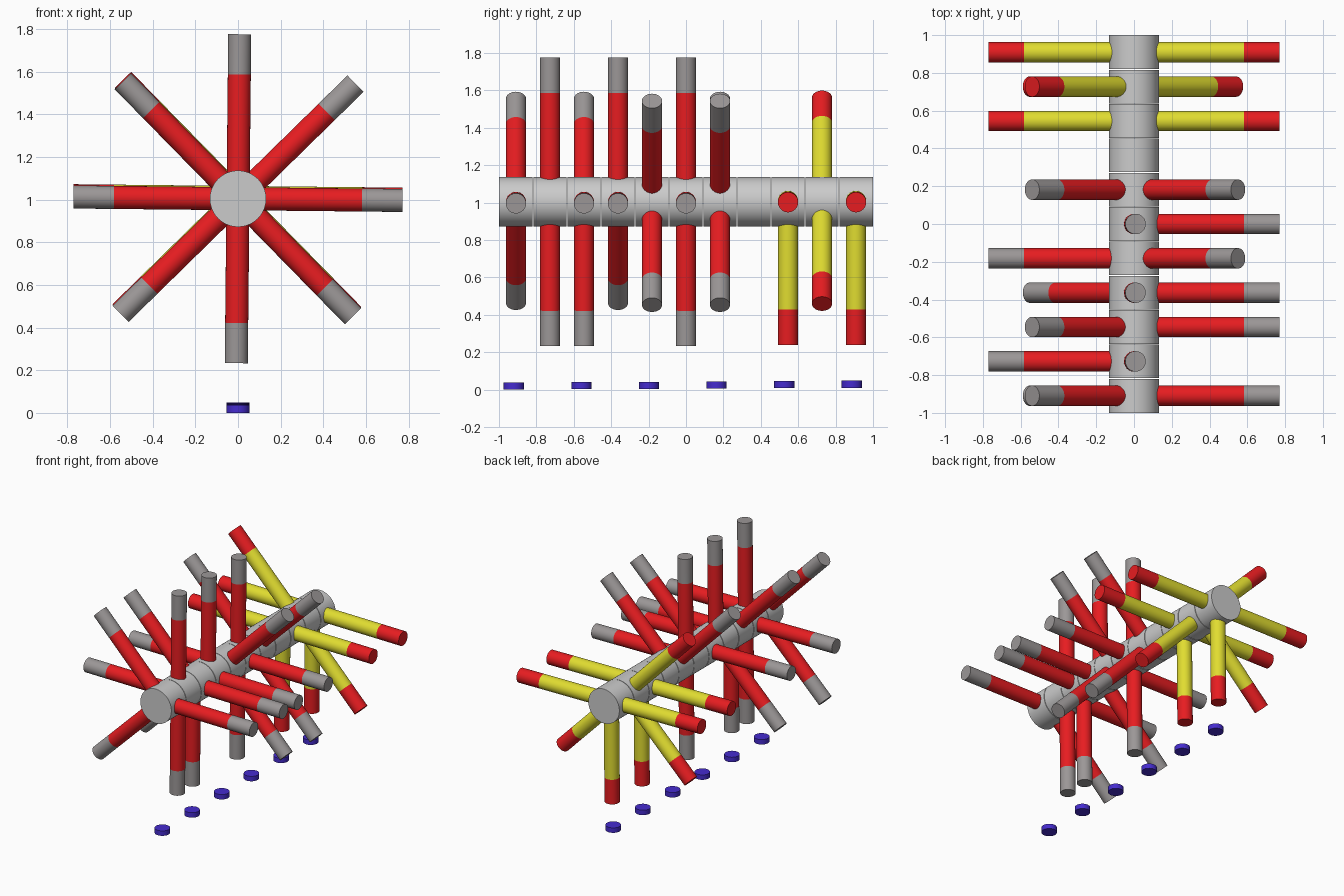
import bpy
from math import radians, sin, cos
from mathutils import Vector, Matrix

if "Cube" in bpy.data.objects:
    bpy.data.objects.remove(bpy.data.objects["Cube"])


def material(name, rgb):
    m = bpy.data.materials.new(name)
    m.diffuse_color = (*rgb, 1)
    m.use_nodes = True
    m.node_tree.nodes["Principled BSDF"].inputs["Base Color"].default_value = m.diffuse_color
    return m


RED = material("red", (0.8, 0.012, 0.015))
YELLOW = material("yellow", (0.75, 0.72, 0.03))
GREY = material("dark_grey", (0.33, 0.31, 0.31))
BLUE = material("blue", (0.06, 0.025, 0.62))


def cylinder(name, start, end, radius, mat=None, sides=48):
    a, b = Vector(start), Vector(end)
    d = b - a
    bpy.ops.mesh.primitive_cylinder_add(vertices=sides, radius=radius, depth=d.length)
    ob = bpy.context.object
    ob.name = name
    ob.matrix_world = Matrix.Translation((a + b) / 2) @ d.to_track_quat('Z', 'Y').to_matrix().to_4x4()
    if mat:
        ob.data.materials.append(mat)
    bpy.ops.object.shade_smooth_by_angle(angle=radians(40))
    return ob


PITCH = 2 / 11
AXIS_Z = 1.004
TURN = -0.6     # slight twist of the whole shaft, in degrees

# arm directions for each shaft segment, front to back (seen from the front)
arms = [
    (0, 135, 225), (90, 180, 270), (0, 135, 270), (0, 90, 225),
    (45, 180, 315), (0, 90, 270), (45, 135, 315), (),
    (0, 180, 270), (135, 225, 315), (0, 180, 270),
]

for i, angles in enumerate(arms):
    y = -1 + PITCH * (i + 0.5)
    # shaft segment, with a hairline gap between inner neighbours
    y0 = y - PITCH / 2 + (0.002 if i else 0)
    y1 = y + PITCH / 2 - (0.002 if i < 10 else 0)
    cylinder(f"shaft_segment_{i}", (0, y0, AXIS_Z), (0, y1, AXIS_Z), 0.132, None, 64)

    # arms with contrasting tips; the rear three sets are yellow
    body, tip = (YELLOW, RED) if i > 7 else (RED, GREY)
    z = AXIS_Z + (0.006 if i > 7 else 0)
    for a in angles:
        t = radians(a + TURN)

        def at(r):
            return (r * cos(t), y, z + r * sin(t))
        cylinder(f"arm_{i}_{a}", at(0.06), at(0.582), 0.054, body)
        cylinder(f"arm_tip_{i}_{a}", at(0.582), at(0.771), 0.054, tip)

# floor discs under the shaft
for k in range(6):
    y = -0.921 + 0.3615 * k
    z = 0.002 * k
    cylinder(f"floor_disc_{k}", (0, y, z), (0, y, z + 0.038), 0.054, BLUE)
